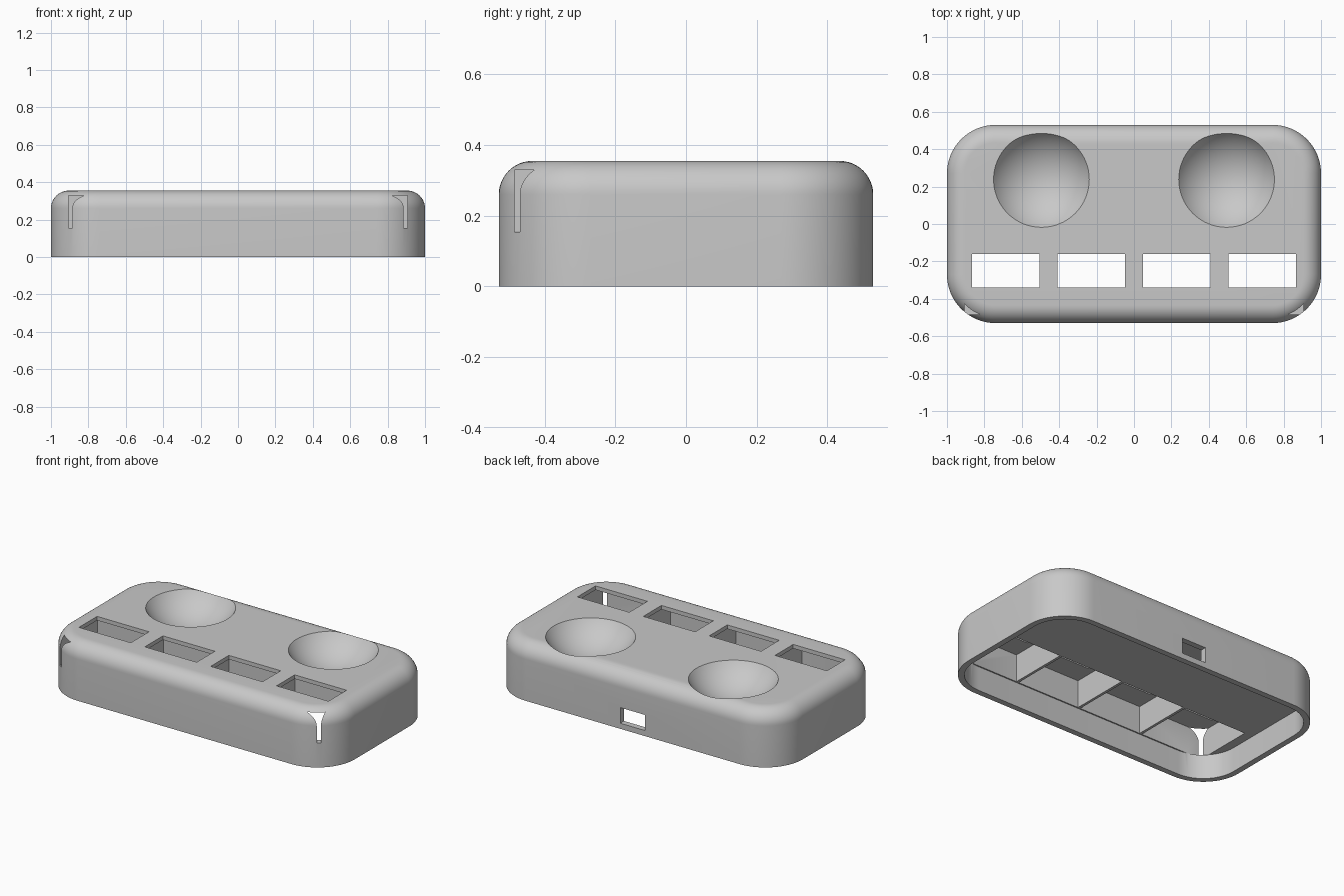
import bpy, bmesh, math
from mathutils import Vector

if "Cube" in bpy.data.objects:
    bpy.data.objects.remove(bpy.data.objects["Cube"])

HX, HY, HEIGHT = 1.0, 0.53, 0.355
CORNER, FILLET, WALL, CEILING, LIP = 0.26, 0.095, 0.037, 0.155, 0.33

grey = bpy.data.materials.new("plain_grey")
grey.use_nodes = True
grey.diffuse_color = (0.58, 0.58, 0.58, 1)
grey.node_tree.nodes["Principled BSDF"].inputs["Base Color"].default_value = (0.58, 0.58, 0.58, 1)


def make_object(name, bm):
    bmesh.ops.recalc_face_normals(bm, faces=bm.faces)
    mesh = bpy.data.meshes.new(name)
    bm.to_mesh(mesh)
    bm.free()
    mesh.materials.append(grey)
    obj = bpy.data.objects.new(name, mesh)
    bpy.context.collection.objects.link(obj)
    return obj


def rounded_loop(inset, z, steps=16):
    """Rounded rectangle outline, moved inwards by inset."""
    points, r = [], CORNER - inset
    for quarter, (sx, sy) in enumerate([(1, 1), (-1, 1), (-1, -1), (1, -1)]):
        for i in range(steps + 1):
            a = (quarter + i / steps) * math.pi / 2
            points.append(Vector((sx * (HX - CORNER) + r * math.cos(a),
                                  sy * (HY - CORNER) + r * math.sin(a), z)))
    return points


def loft(name, loops):
    """Closed solid through a stack of equal point loops."""
    bm = bmesh.new()
    rings = [[bm.verts.new(p) for p in loop] for loop in loops]
    for low, high in zip(rings, rings[1:]):
        for i in range(len(low)):
            j = (i + 1) % len(low)
            bm.faces.new((low[i], low[j], high[j], high[i]))
    bm.faces.new(rings[0])
    bm.faces.new(rings[-1])
    return make_object(name, bm)


def box(name, x0, x1, y0, y1, z0, z1):
    return loft(name, [[Vector(p + (z,)) for p in ((x0, y0), (x1, y0), (x1, y1), (x0, y1))]
                       for z in (z0, z1)])


def cut(target, cutter):
    cutter.hide_render = True
    mod = target.modifiers.new("cut", 'BOOLEAN')
    mod.operation, mod.solver, mod.object = 'DIFFERENCE', 'EXACT', cutter
    bpy.ops.object.select_all(action='DESELECT')
    bpy.context.view_layer.objects.active = target
    target.select_set(True)
    bpy.ops.object.modifier_apply(modifier=mod.name)
    bpy.data.objects.remove(cutter)


# Case with a rounded top edge
loops = [rounded_loop(0, 0)]
for i in range(13):
    t = i / 12 * math.pi / 2
    loops.append(rounded_loop(FILLET * (1 - math.cos(t)), HEIGHT - FILLET + FILLET * math.sin(t)))
case = loft("case", loops)

# Open underside
cut(case, loft("underside_cutter", [rounded_loop(WALL, -0.1), rounded_loop(WALL, CEILING)]))

# Round dishes
BOWL_R, DEPTH = 0.256, 0.135
sphere_r = (BOWL_R ** 2 + DEPTH ** 2) / (2 * DEPTH)
for x in (-0.495, 0.495):
    bm = bmesh.new()
    bmesh.ops.create_uvsphere(bm, u_segments=64, v_segments=48, radius=sphere_r)
    bmesh.ops.translate(bm, verts=bm.verts, vec=(x, 0.238, HEIGHT - DEPTH + sphere_r))
    cut(case, make_object("dish_cutter", bm))

# Windows over wide pockets; the outer pockets break through the rounded front corners
for i in range(4):
    x = (i - 1.5) * 0.457
    cut(case, box("pocket_cutter", x - 0.22, x + 0.22, -0.485, -0.1, CEILING - 0.001, LIP))
    cut(case, box("window_cutter", x - 0.18, x + 0.18, -0.34, -0.16, 0.25, 0.5))

# Socket hole in the back wall
cut(case, box("socket_cutter", -0.085, 0.085, 0.44, 0.6, 0.035, 0.133))

bpy.ops.object.shade_smooth_by_angle(angle=math.radians(30))
